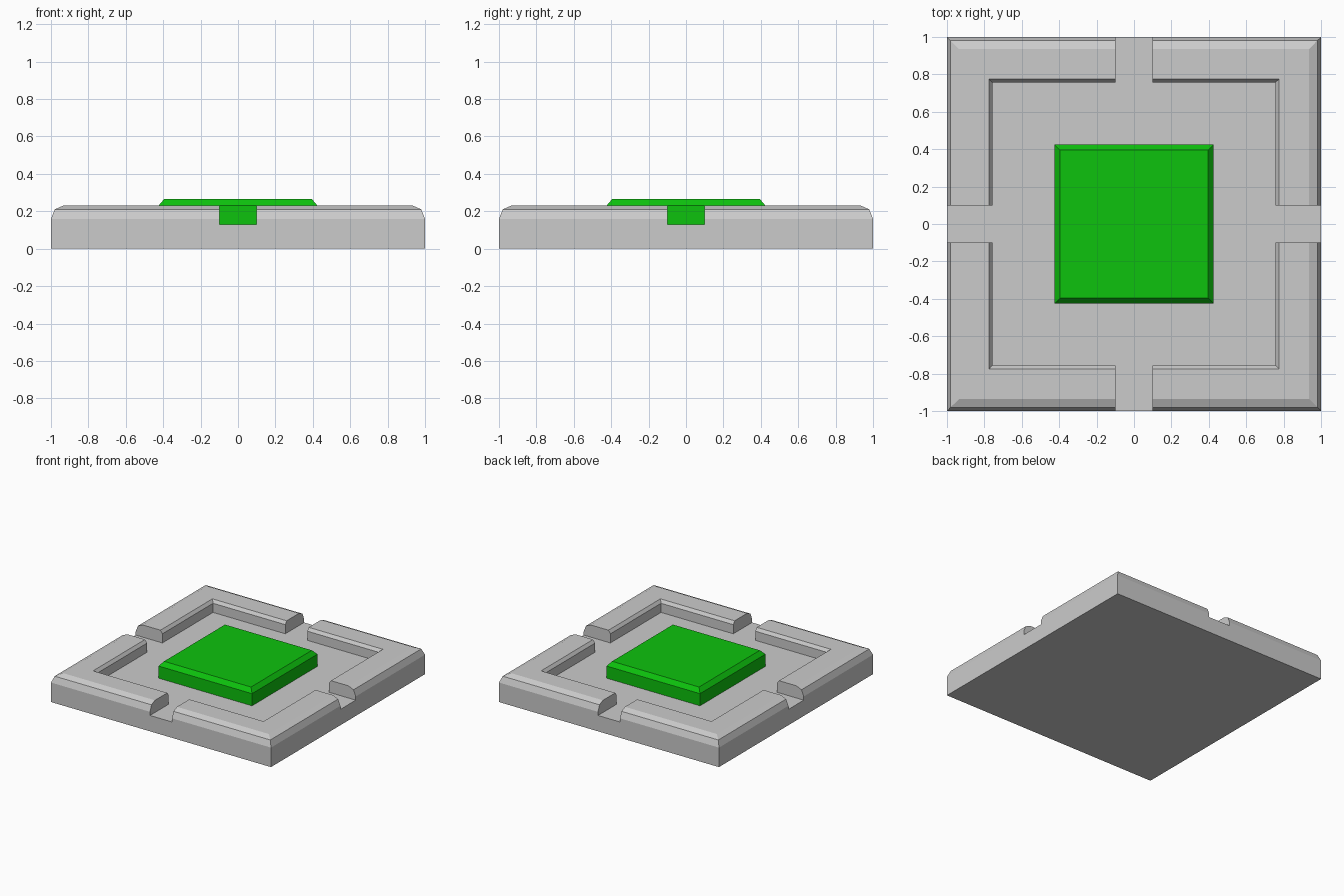
import bpy, bmesh

cube = bpy.data.objects.get("Cube")
if cube:
    bpy.data.objects.remove(cube, do_unlink=True)


def make_material(name, rgb):
    mat = bpy.data.materials.new(name)
    mat.use_nodes = True
    mat.diffuse_color = (*rgb, 1)
    mat.node_tree.nodes["Principled BSDF"].inputs["Base Color"].default_value = (*rgb, 1)
    return mat


def loft(name, rings, mat):
    """Skin matching closed rings of points and cap both ends."""
    bm = bmesh.new()
    loops = [[bm.verts.new(p) for p in ring] for ring in rings]
    count = len(loops[0])
    for a, b in zip(loops, loops[1:]):
        for i in range(count):
            j = (i + 1) % count
            bm.faces.new((a[i], a[j], b[j], b[i]))
    bm.faces.new(loops[0])
    bm.faces.new(loops[-1])
    bmesh.ops.recalc_face_normals(bm, faces=bm.faces)
    mesh = bpy.data.meshes.new(name)
    bm.to_mesh(mesh)
    bm.free()
    mesh.materials.append(mat)
    obj = bpy.data.objects.new(name, mesh)
    bpy.context.collection.objects.link(obj)
    return obj


def square(r, z):
    return [(-r, -r, z), (r, -r, z), (r, r, z), (-r, r, z)]


grey = make_material("light grey", (0.60, 0.60, 0.60))
green = make_material("green", (0.004, 0.54, 0.004))

FLOOR = 0.13   # height of the recessed floor
GAP = 0.10     # half width of the channels

# Base slab
loft("base_slab", [square(1, 0), square(1, FLOOR)], grey)

# Raised rim: one mitred L-shaped corner, mirrored to all four
profile = [(1, FLOOR), (1, 0.16), (0.98, 0.21), (0.935, 0.23),
           (0.775, 0.23), (0.757, 0.205), (0.757, FLOOR)]
rim = loft("corner_rims", [
    [(GAP, u, z) for u, z in profile],
    [(u, u, z) for u, z in profile],
    [(u, GAP, z) for u, z in profile],
], grey)
mirror = rim.modifiers.new("four_corners", "MIRROR")
mirror.use_axis = (True, True, False)
mirror.use_mirror_merge = False

# Chamfered centre pad
loft("centre_pad", [square(0.425, FLOOR), square(0.425, 0.23),
                    square(0.395, 0.265)], green)
